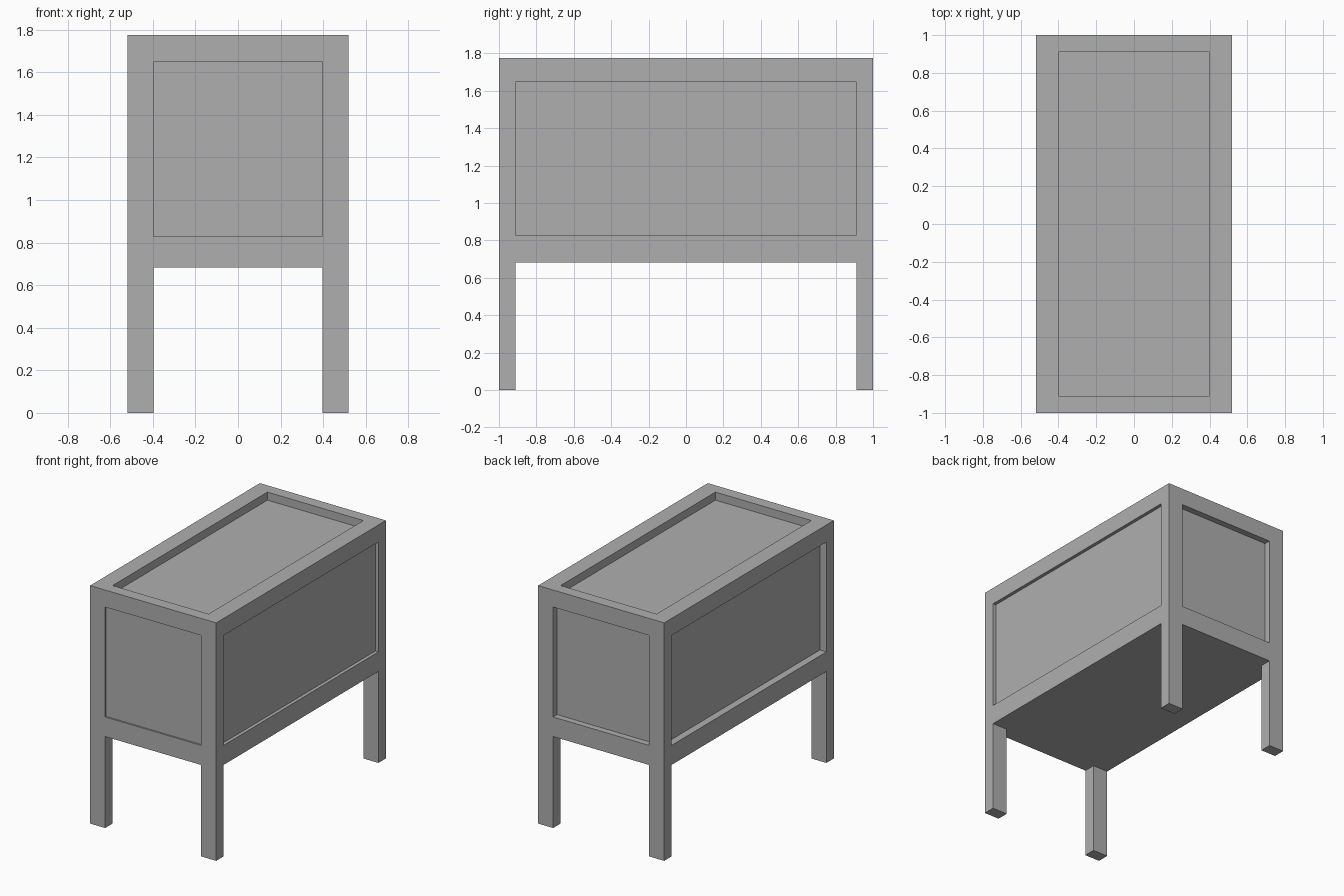
import bpy
import bmesh
from mathutils import Vector, Matrix

if "Cube" in bpy.data.objects:
    bpy.data.objects.remove(bpy.data.objects["Cube"])

HX, HY = 0.52, 1.0            # outer half sizes
PX, PY = 0.396, 0.912         # half sizes inside the corner posts
Z_BODY, Z_TOP = 0.682, 1.775  # underside and top of the body
Z_LOW, Z_HIGH = 0.828, 1.648  # panel opening heights

bm = bmesh.new()

# Body box
size = Matrix.Diagonal((2 * HX, 2 * HY, Z_TOP - Z_BODY, 1))
bmesh.ops.create_cube(bm, size=1, matrix=Matrix.Translation((0, 0, (Z_BODY + Z_TOP) / 2)) @ size)

# Score the frame lines: posts and rails
cuts = [((s * PX, 0, 0), (1, 0, 0)) for s in (-1, 1)]
cuts += [((0, s * PY, 0), (0, 1, 0)) for s in (-1, 1)]
cuts += [((0, 0, z), (0, 0, 1)) for z in (Z_LOW, Z_HIGH)]
for co, normal in cuts:
    bmesh.ops.bisect_plane(bm, geom=bm.verts[:] + bm.edges[:] + bm.faces[:],
                           plane_co=co, plane_no=normal)
bm.normal_update()


def push_face(centre, offset):
    """Extrude the face nearest to a point by an offset."""
    centre = Vector(centre)
    face = min(bm.faces, key=lambda f: (f.calc_center_median() - centre).length)
    new = bmesh.ops.extrude_discrete_faces(bm, faces=[face])["faces"][0]
    bmesh.ops.translate(bm, verts=new.verts[:], vec=offset)


# Recessed panels: front, back, right, left, top
mid = (Z_LOW + Z_HIGH) / 2
push_face((0, -HY, mid), (0, 0.012, 0))
push_face((0, HY, mid), (0, -0.047, 0))
push_face((HX, 0, mid), (-0.025, 0, 0))
push_face((-HX, 0, mid), (0.054, 0, 0))
push_face((0, 0, Z_TOP), (0, 0, -0.06))

# Legs continue the corner posts to the ground
for sx in (-1, 1):
    for sy in (-1, 1):
        push_face((sx * (HX + PX) / 2, sy * (HY + PY) / 2, Z_BODY), (0, 0, -Z_BODY))

bmesh.ops.remove_doubles(bm, verts=bm.verts[:], dist=1e-5)
bmesh.ops.recalc_face_normals(bm, faces=bm.faces[:])

mesh = bpy.data.meshes.new("framed_cabinet")
bm.to_mesh(mesh)
bm.free()

# Dark grey finish
grey = bpy.data.materials.new("dark_grey")
grey.diffuse_color = (0.43, 0.43, 0.43, 1)
grey.use_nodes = True
grey.node_tree.nodes["Principled BSDF"].inputs["Base Color"].default_value = grey.diffuse_color
mesh.materials.append(grey)
bpy.context.collection.objects.link(bpy.data.objects.new("framed_cabinet", mesh))
